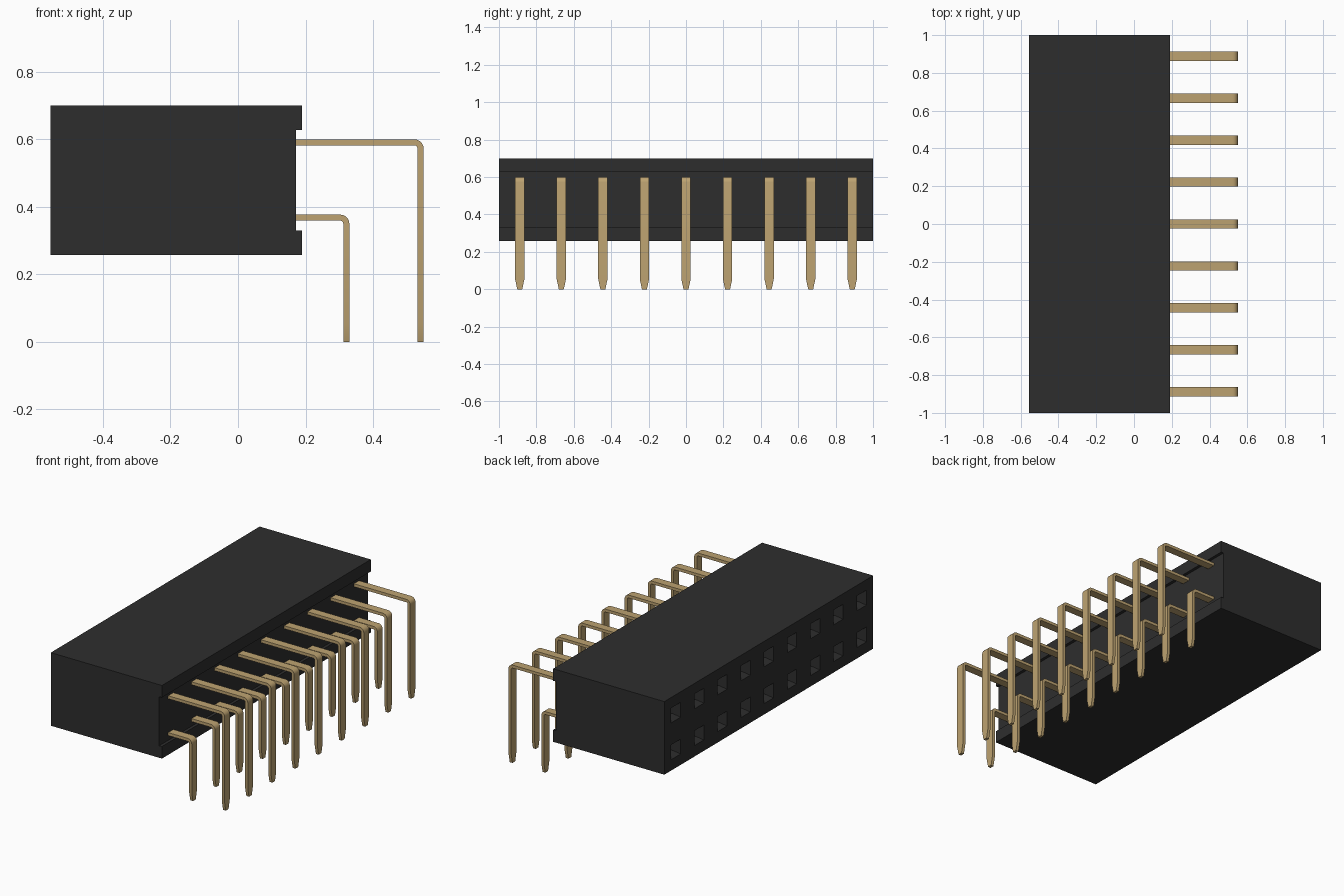
import bpy
import bmesh
from math import sin, cos, pi, radians
from mathutils import Vector

cube = bpy.data.objects.get("Cube")
if cube:
    bpy.data.objects.remove(cube, do_unlink=True)

PINS = 9
PITCH = 2 / PINS
ROWS = {"lower": (0.33, 0.377), "upper": (0.55, 0.6)}  # outer x, top z of each row
THICK = 0.018


def material(name, color, metallic=0.0):
    mat = bpy.data.materials.new(name)
    mat.use_nodes = True
    mat.diffuse_color = (*color, 1)
    shader = mat.node_tree.nodes["Principled BSDF"]
    shader.inputs["Base Color"].default_value = (*color, 1)
    shader.inputs["Roughness"].default_value = 0.6
    return mat


def mesh_from(bm, name, mat):
    bmesh.ops.recalc_face_normals(bm, faces=bm.faces)
    mesh = bpy.data.meshes.new(name)
    bm.to_mesh(mesh)
    bm.free()
    mesh.materials.append(mat)
    return mesh


def place(name, mesh, y=0):
    obj = bpy.data.objects.new(name, mesh)
    obj.location.y = y
    bpy.context.collection.objects.link(obj)
    return obj


black = material("black plastic", (0.027, 0.027, 0.027))
gold = material("gold metal", (0.51, 0.365, 0.165))
pin_ys = [(i - (PINS - 1) / 2) * PITCH for i in range(PINS)]
socket_zs = [top - THICK / 2 for _, top in ROWS.values()]


def housing():
    # Block with a long recess behind the pins
    left, right, recess = -0.555, 0.19, 0.172
    profile = [(left, 0.257), (right, 0.257), (right, 0.33), (recess, 0.33),
               (recess, 0.627), (right, 0.627), (right, 0.7), (left, 0.7)]
    bm = bmesh.new()
    base = bm.faces.new([bm.verts.new((x, -1, z)) for x, z in profile])
    moved = bmesh.ops.extrude_face_region(bm, geom=[base])["geom"]
    bmesh.ops.translate(bm, vec=(0, 2, 0),
                        verts=[g for g in moved if isinstance(g, bmesh.types.BMVert)])

    # Cut the mating face into a grid around each socket
    half = 0.045

    def mating_faces():
        return [f for f in bm.faces if all(abs(v.co.x - left) < 1e-5 for v in f.verts)]

    cuts = [(Vector((0, y + s * half, 0)), Vector((0, 1, 0))) for y in pin_ys for s in (-1, 1)]
    cuts += [(Vector((0, 0, z + s * half)), Vector((0, 0, 1))) for z in socket_zs for s in (-1, 1)]
    for point, normal in cuts:
        faces = mating_faces()
        geom = faces + list({e for f in faces for e in f.edges}) + list({v for f in faces for v in f.verts})
        bmesh.ops.bisect_plane(bm, geom=geom, plane_co=point, plane_no=normal)

    # Sink every socket: a funnel, then a straight shaft
    def is_socket(face):
        c = face.calc_center_median()
        return (min(abs(c.y - y) for y in pin_ys) < 0.01
                and min(abs(c.z - z) for z in socket_zs) < 0.01)

    bmesh.ops.recalc_face_normals(bm, faces=bm.faces)
    sockets = [f for f in mating_faces() if is_socket(f)]
    for scale, depth in ((0.65, 0.04), (1, 0.3)):
        sockets = bmesh.ops.extrude_discrete_faces(bm, faces=sockets)["faces"]
        for face in sockets:
            center = face.calc_center_median()
            for v in face.verts:
                v.co = center + (v.co - center) * scale + Vector((depth, 0, 0))
    place("housing", mesh_from(bm, "housing", black))


def pin_mesh(name, outer_x, top_z):
    # Flat strip with a right-angle bend and a tapered tip
    radius, width, tip = 0.028, 0.025, 0.013
    cx, cz = outer_x - radius, top_z - radius
    sections = [((0.168, top_z), (0.168, top_z - THICK), width)]
    steps = 5
    for i in range(steps + 1):
        a = pi / 2 * (1 - i / steps)
        outer, inner = [(cx + r * cos(a), cz + r * sin(a)) for r in (radius, radius - THICK)]
        sections.append((outer, inner, width))
    for z, w in ((0.055, width), (0.008, tip + 0.002), (0, tip)):
        sections.append(((outer_x, z), (outer_x - THICK, z), w))

    bm = bmesh.new()
    rings = []
    for (ox, oz), (ix, iz), w in sections:
        corners = ((ox, -w, oz), (ox, w, oz), (ix, w, iz), (ix, -w, iz))
        rings.append([bm.verts.new(c) for c in corners])
    for a, b in zip(rings, rings[1:]):
        for i in range(4):
            j = (i + 1) % 4
            bm.faces.new((a[i], a[j], b[j], b[i]))
    bm.faces.new(rings[0])
    bm.faces.new(rings[-1])
    return mesh_from(bm, name, gold)


housing()

# Two rows of pins sharing one mesh per row
for row, (outer_x, top_z) in ROWS.items():
    mesh = pin_mesh(f"{row}_pin", outer_x, top_z)
    pins = [place(f"{row}_pin_{i + 1}", mesh, y) for i, y in enumerate(pin_ys)]
    bpy.ops.object.select_all(action="DESELECT")
    pins[0].select_set(True)
    bpy.context.view_layer.objects.active = pins[0]
    bpy.ops.object.shade_smooth_by_angle(angle=radians(30))
